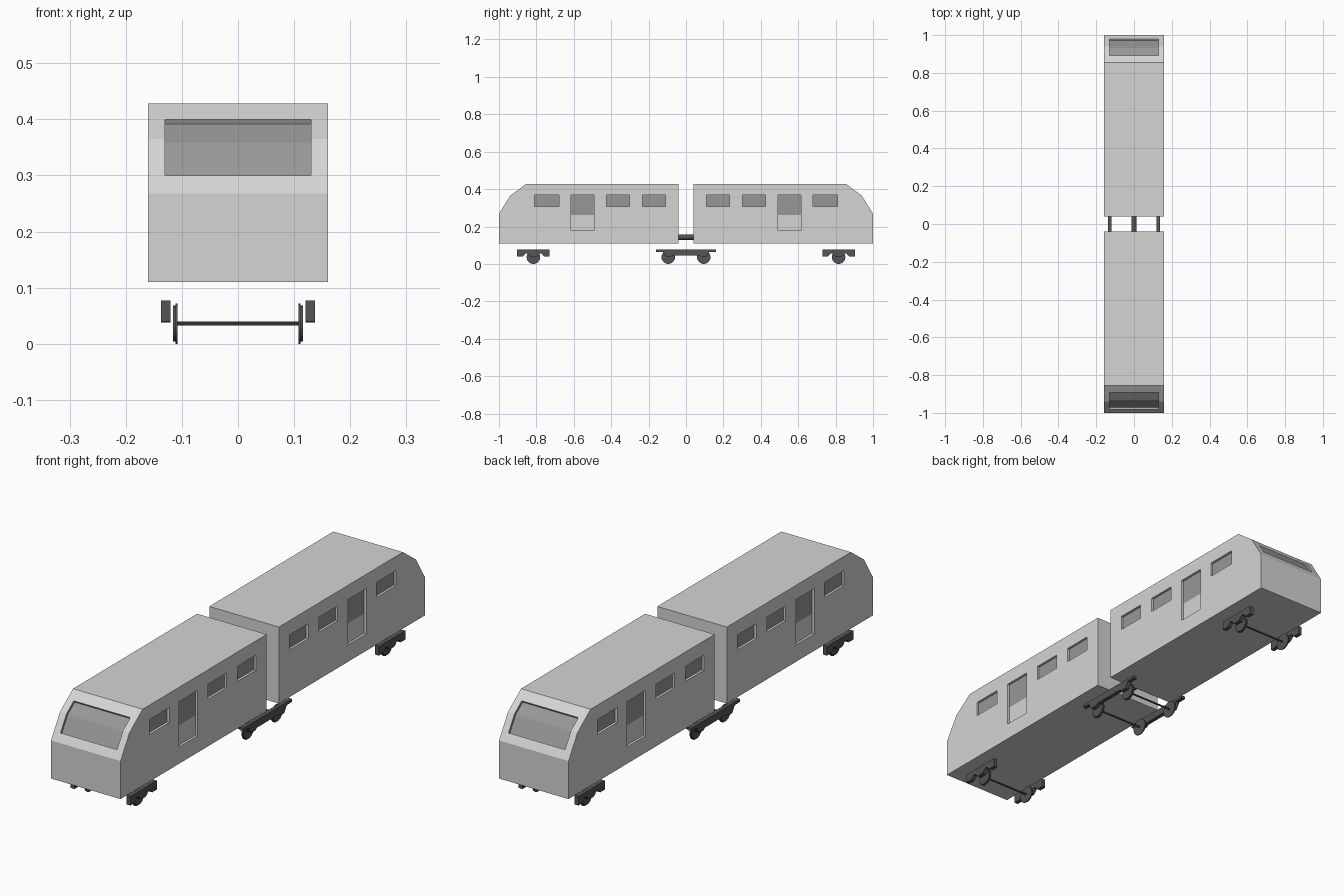
import bpy, bmesh, math
from mathutils import Matrix, Vector

if "Cube" in bpy.data.objects:
    bpy.data.objects.remove(bpy.data.objects["Cube"])


def material(name, v):
    m = bpy.data.materials.new(name)
    m.diffuse_color = (v, v, v, 1)
    m.use_nodes = True
    m.node_tree.nodes["Principled BSDF"].inputs["Base Color"].default_value = m.diffuse_color
    return m


BODY = material("light_grey_body", 0.66)
GLASS = material("mid_grey_glass", 0.31)
DARK = material("dark_grey_metal", 0.09)


def add_object(name, bm, mats):
    bmesh.ops.recalc_face_normals(bm, faces=bm.faces[:])
    me = bpy.data.meshes.new(name)
    bm.to_mesh(me)
    bm.free()
    for m in mats:
        me.materials.append(m)
    ob = bpy.data.objects.new(name, me)
    bpy.context.collection.objects.link(ob)
    return ob


def prism(bm, profile, x0, x1):
    """Extrude a (y, z) outline along x."""
    f = bm.faces.new([bm.verts.new((x0, y, z)) for y, z in profile])
    r = bmesh.ops.extrude_face_region(bm, geom=[f])
    vs = [v for v in r["geom"] if isinstance(v, bmesh.types.BMVert)]
    bmesh.ops.translate(bm, verts=vs, vec=(x1 - x0, 0, 0))


def cylinder(bm, r, p, length, axis, seg):
    rot = Matrix.Rotation(math.pi / 2, 4, axis)
    bmesh.ops.create_cone(bm, cap_ends=True, segments=seg, radius1=r, radius2=r,
                          depth=length, matrix=Matrix.Translation(p) @ rot)


# Carriage shell with a faceted nose
HW, DEPTH = 0.16, 0.01
A, B, C = Vector((-1, 0.268)), Vector((-0.94, 0.365)), Vector((-0.855, 0.428))
bm = bmesh.new()
prism(bm, [(-1, 0.11), A, B, C, (-0.04, 0.428), (-0.04, 0.11)], -HW, HW)
front = add_object("front_carriage", bm, [BODY, GLASS])

# Cutters for the windscreen, side windows and doors
bm = bmesh.new()
n1 = Vector(((B - A).y, -(B - A).x)).normalized()
n2 = Vector(((C - B).y, -(C - B).x)).normalized()
mid = (n1 + n2).normalized()
mid /= mid.dot(n1)
P1, P3 = A.lerp(B, 0.33), B.lerp(C, 0.556)
pts = [(P1, n1), (B, mid), (P3, n2)]
prism(bm, [p - n * DEPTH for p, n in pts] +
      [p + n * DEPTH for p, n in reversed(pts)], -0.13, 0.13)
DOOR_SILL = 0.262
for y0, y1, z0 in [(-0.81, -0.68, 0.306), (-0.615, -0.493, 0.18),
                   (-0.425, -0.303, 0.306), (-0.233, -0.11, 0.306)]:
    for s in (-1, 1):
        prism(bm, [(y0, z0), (y1, z0), (y1, 0.368), (y0, 0.368)],
              s * (HW - DEPTH), s * (HW + 0.02))
cutter = add_object("opening_cutter", bm, [BODY])
cutter.hide_render = True
mod = front.modifiers.new("openings", "BOOLEAN")
mod.operation, mod.solver, mod.object = "DIFFERENCE", "EXACT", cutter
deps = bpy.context.evaluated_depsgraph_get()
cut = bpy.data.meshes.new_from_object(front.evaluated_get(deps))
front.modifiers.clear()
bpy.data.objects.remove(cutter)

# Split the door recess into glass and lower panel, then colour the glass
bm = bmesh.new()
bm.from_mesh(cut)
bm.normal_update()


def recessed(f):
    return abs(f.normal.x) > 0.9 and abs(f.calc_center_median().x) < HW - 0.005


faces = [f for f in bm.faces if recessed(f)]
geom = set(faces)
for f in faces:
    geom.update(f.edges)
    geom.update(f.verts)
bmesh.ops.bisect_plane(bm, geom=list(geom), plane_co=(0, 0, DOOR_SILL), plane_no=(0, 0, 1))
bm.normal_update()
for f in bm.faces:
    n = f.normal
    side_glass = recessed(f) and f.calc_center_median().z > DOOR_SILL
    screen = n.y < -0.2 and n.z > 0.2 and max(abs(v.co.x) for v in f.verts) < 0.135
    f.material_index = 1 if side_glass or screen else 0
bm.to_mesh(front.data)
bm.free()

# Rear carriage is the front one turned around
rear = front.copy()
rear.name = "rear_carriage"
rear.data = front.data.copy()
rear.data.transform(Matrix.Rotation(math.pi, 4, "Z"))
bpy.context.collection.objects.link(rear)

# Coupling bar between the carriages
bm = bmesh.new()
cylinder(bm, 0.014, (0, 0, 0.143), 0.08, "X", 16)
add_object("coupling_bar", bm, [DARK])


# Wheelsets: axle, flanges and treads
def wheelset(name, y):
    bm = bmesh.new()
    cylinder(bm, 0.004, (0, y, 0.036), 0.22, "Y", 10)
    for s in (-1, 1):
        cylinder(bm, 0.036, (s * 0.1095, y, 0.036), 0.003, "Y", 24)
        cylinder(bm, 0.032, (s * 0.1135, y, 0.036), 0.005, "Y", 24)
    add_object(name, bm, [DARK])


# Bogie side frames from half outlines mirrored in y
def side_frames(name, yc, half):
    outline = [(yc - y, z) for y, z in half] + [(yc + y, z) for y, z in reversed(half)]
    bm = bmesh.new()
    for s in (-1, 1):
        prism(bm, outline, s * 0.12, s * 0.137)
    add_object(name, bm, [DARK])


END = [(0.087, 0.077), (0.087, 0.04), (0.057, 0.04), (0.042, 0.056), (0.034, 0.056), (0.016, 0.038)]
MIDDLE = [(0.16, 0.077), (0.16, 0.065), (0.125, 0.065), (0.108, 0.038),
          (0.082, 0.038), (0.07, 0.046)]
for label, s in (("front", -1), ("rear", 1)):
    side_frames(label + "_bogie_frames", s * 0.816, END)
    wheelset(label + "_wheelset", s * 0.816)
    wheelset("middle_" + label + "_wheelset", s * 0.095)
side_frames("middle_bogie_frames", 0, MIDDLE)
